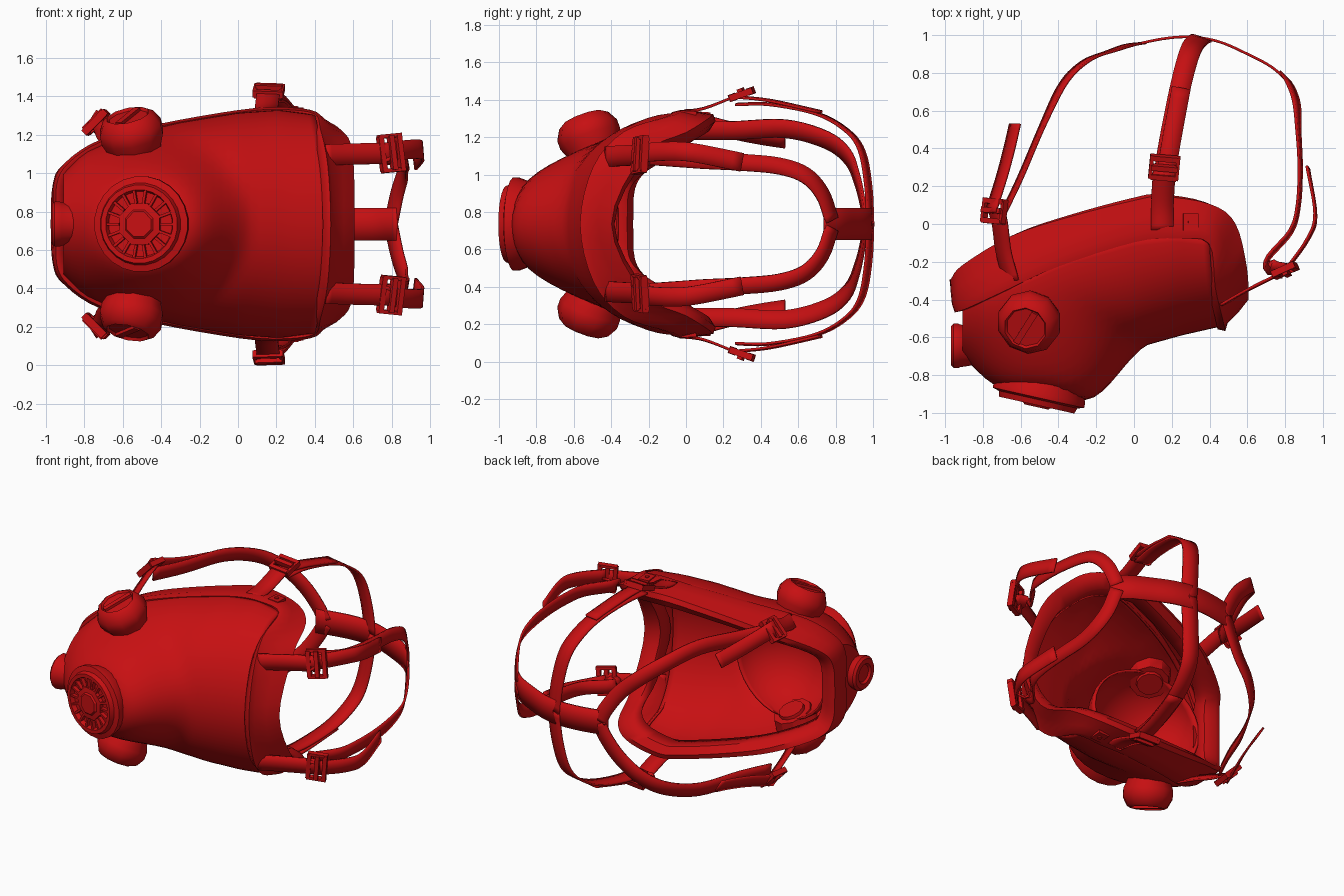
import bpy, bmesh, math
from mathutils import Vector, Matrix

MID = 0.735          # height of the symmetry plane
cube = bpy.data.objects.get("Cube")
if cube:
    bpy.data.objects.remove(cube, do_unlink=True)

red = bpy.data.materials.new("mask_red")
red.use_nodes = True
RED = (0.57, 0.005, 0.006, 1)
red.diffuse_color = RED
red.node_tree.nodes["Principled BSDF"].inputs["Base Color"].default_value = RED


def finish(bm, name, thick=0, angle=40):
    bmesh.ops.recalc_face_normals(bm, faces=bm.faces)
    me = bpy.data.meshes.new(name)
    bm.to_mesh(me)
    bm.free()
    me.materials.append(red)
    ob = bpy.data.objects.new(name, me)
    bpy.context.collection.objects.link(ob)
    if thick:
        mod = ob.modifiers.new("thickness", 'SOLIDIFY')
        mod.thickness, mod.offset = thick, 0
    bpy.ops.object.select_all(action='DESELECT')
    ob.select_set(True)
    bpy.context.view_layer.objects.active = ob
    bpy.ops.object.shade_smooth_by_angle(angle=math.radians(angle))


def spline(points, steps=4):
    """Catmull-Rom curve through the points."""
    p = [Vector(q) for q in points]
    p = [2 * p[0] - p[1]] + p + [2 * p[-1] - p[-2]]
    out = []
    for a, b, c, d in zip(p, p[1:], p[2:], p[3:]):
        for k in range(steps):
            t = k / steps
            out.append(b + (c - a) * t / 2 + (a - 2.5 * b + 2 * c - d / 2) * t * t
                       + (1.5 * (b - c) + (d - a) / 2) * t ** 3)
    return out + [p[-2]]


def skin(rows, closed=False, bm=None):
    """Quads between neighbouring rows of points."""
    bm = bm or bmesh.new()
    vs = [[bm.verts.new(q) for q in r] for r in rows]
    for r, s in zip(vs, vs[1:]):
        n = len(r)
        for i in range(n if closed else n - 1):
            j = (i + 1) % n
            bm.faces.new((r[i], r[j], s[j], s[i]))
    return bm, vs


def place(center, axis, up=(1, 0, 0)):
    """Matrix whose local z points along axis."""
    z = Vector(axis).normalized()
    y = z.cross(Vector(up)).normalized()
    return Matrix.Translation(center) @ Matrix((y.cross(z), y, z)).transposed().to_4x4()


def turned(bm, profile, mat, sides):
    """Solid of revolution from (radius, height) pairs."""
    rows = [[mat @ Vector((r * math.cos(a), r * math.sin(a), h))
             for a in (2 * math.pi * (i + 0.5) / sides for i in range(sides))] for r, h in profile]
    _, vs = skin(rows, True, bm)
    bm.faces.new(vs[0])
    bm.faces.new(vs[-1])


def box(bm, mat, size, at=(0, 0, 0)):
    bmesh.ops.create_cube(bm, size=1, matrix=mat @ Matrix.Translation(at) @ Matrix.Diagonal((*size, 1)))


# Face shell: arches lofted from chin to forehead (x, rim y, half width, front y)
stations = [(-0.9, -0.42, 0.26, -0.66), (-0.8, -0.37, 0.36, -0.68), (-0.6, -0.28, 0.45, -0.69),
            (-0.3, -0.15, 0.52, -0.68), (0, -0.06, 0.57, -0.65), (0.25, -0.04, 0.585, -0.58),
            (0.47, -0.07, 0.56, -0.53)]
rows = []
for k in range(35):
    x = -0.9 + 1.37 * k / 34
    a, b = next((a, b) for a, b in zip(stations, stations[1:]) if x <= b[0] + 1e-6)
    t = (x - a[0]) / (b[0] - a[0])
    _, yr, hr, yf = [p + (q - p) * t for p, q in zip(a, b)]
    row = []
    for i in range(33):
        ang = math.pi * (i / 32 - 0.5)
        h = hr * math.sin(ang)
        y = yr + (yf - yr) * math.cos(ang)
        # nose bulge, taller on the forehead side
        dx = (x + 0.5) * (0.87 if x > -0.5 else 1)
        nose = min(1, max(0, (0.5 - math.hypot(dx, h)) / 0.3))
        y -= (0.205 + 0.17 * (x + 0.5)) * nose * nose * (3 - 2 * nose)
        row.append((x - 0.07 * max(0, x / 0.47) * math.sin(ang) ** 2, y, MID + h))
    rows.append(row)
bm, vs = skin(rows)
bm.faces.new(vs[0])
finish(bm, "face_shell", 0.02)


# Sealing flange: front edge, back edge and inner lip
def ring(half):
    """Closed smooth loop from one half, mirrored in the symmetry plane."""
    full = half + [(x, y, -h) for x, y, h in half[-2:0:-1]]
    return spline(full + full[:1])[:-1]


def scaled(loop, scale, dy=0):
    return [(-0.18 + (p.x + 0.18) * scale, p.y + dy, MID + p.z * scale) for p in loop]


front = ring([(-0.93, -0.43, 0), (-0.93, -0.43, 0.2), (-0.87, -0.41, 0.31), (-0.7, -0.33, 0.42),
              (-0.4, -0.19, 0.5), (0, -0.06, 0.57), (0.22, -0.04, 0.585), (0.39, -0.07, 0.56),
              (0.42, -0.3, 0.48), (0.455, -0.46, 0.3), (0.47, -0.53, 0)])
back = ring([(-0.97, -0.3, 0), (-0.96, -0.29, 0.2), (-0.9, -0.22, 0.31), (-0.65, -0.07, 0.42),
             (-0.35, 0.03, 0.5), (0, 0.12, 0.57), (0.15, 0.14, 0.58), (0.4, 0.1, 0.55),
             (0.53, 0, 0.49), (0.59, -0.23, 0.37), (0.6, -0.4, 0)])
middle = [f.lerp(b, 0.5) for f, b in zip(front, back)]
bm, _ = skin([scaled(front, 0.96, -0.02), scaled(front, 1.015, -0.03), scaled(front, 1.03, 0.01),
              scaled(middle, 1.015), scaled(back, 1), scaled(back, 0.95, 0.01), scaled(back, 0.87, -0.02),
              scaled(back, 0.84, -0.1)], True)
finish(bm, "sealing_flange", 0.015)

# Front valve: housing, vent ribs, stepped hub
mat = place((-0.505, -0.915, MID), (-0.22, -0.98, 0))
bm = bmesh.new()
turned(bm, [(0.22, -0.1), (0.25, -0.02), (0.25, 0.005), (0.215, 0.015), (0.205, 0.045),
            (0.18, 0.045), (0.17, 0.015)], mat, 24)
for i in range(18):
    box(bm, mat @ Matrix.Rotation(2 * math.pi * i / 18, 4, 'Z'), (0.07, 0.014, 0.03), (0.145, 0, 0.025))
turned(bm, [(0.115, 0.01), (0.115, 0.04), (0.08, 0.045), (0.07, 0.055)], mat, 8)
finish(bm, "front_valve", angle=30)

# Chin port
mat = place((-0.92, -0.645, MID), (-1, 0, 0), (0, 1, 0))
bm = bmesh.new()
turned(bm, [(0.1, -0.1), (0.115, 0), (0.12, 0.01), (0.12, 0.035), (0.105, 0.05), (0.07, 0.05), (0.06, 0.035)],
       mat, 16)
finish(bm, "chin_port", angle=30)

# Nose cup inside the shell
bm = bmesh.new()
bmesh.ops.create_uvsphere(bm, u_segments=24, v_segments=16, radius=1,
                          matrix=Matrix.Translation((-0.46, -0.42, MID)) @ Matrix.Diagonal((0.4, 0.34, 0.35, 1)))
bmesh.ops.bisect_plane(bm, geom=bm.verts[:] + bm.edges[:] + bm.faces[:], plane_co=(-0.46, -0.42, MID),
                       plane_no=(0.15, 1, 0), clear_outer=True)
finish(bm, "nose_cup", 0.015)


def ribbon(name, pts, width, side, flat):
    """Strap lying on the head; flat lowers the height part of its normal."""
    path = spline([(x, y, MID + side * h) for x, y, h in pts], 5)
    rows = []
    for i, p in enumerate(path):
        tan = path[min(i + 1, len(path) - 1)] - path[max(i - 1, 0)]
        out = p - Vector((0.1, 0.1, MID))
        out.z *= flat
        w = tan.cross(out).normalized() * width / 2
        rows.append((p - w, p, p + w))
    bm, _ = skin(rows)
    finish(bm, name, 0.014)


def buckle(name, at, along, normal, side, width=0.14):
    mat = place((at[0], at[1], MID + side * at[2]), (normal[0], normal[1], side * normal[2]),
                (along[0], along[1], side * along[2]))
    bm = bmesh.new()
    for d in (-0.055, 0, 0.05):
        box(bm, mat, (0.028, width, 0.04), (d, 0, 0.012 if d == 0 else 0))
    for d in (-1, 1):
        box(bm, mat, (0.13, 0.02, 0.035), (0, d * width / 2, 0))
    finish(bm, name)


# Paired parts: cheek filters and harness straps
for side, tag in ((1, "upper"), (-1, "lower")):
    mat = place((-0.54, -0.495, MID + side * 0.41), (-0.2, -0.33, 0.9 * side))
    bm = bmesh.new()
    turned(bm, [(0.13, -0.1), (0.15, 0), (0.17, 0.05), (0.17, 0.1), (0.14, 0.155), (0.115, 0.17),
                (0.105, 0.155)], mat, 10)
    box(bm, mat @ Matrix.Rotation(math.radians(60), 4, 'Z'), (0.2, 0.035, 0.025), (0, 0, 0.16))
    finish(bm, tag + "_cheek_filter", angle=35)
    bm = bmesh.new()
    turned(bm, [(0.085, -0.12), (0.09, -0.1), (0.09, -0.02)], mat, 12)
    finish(bm, tag + "_inner_valve")

    # Jaw strap
    ribbon(tag + "_jaw_tab", [(-0.65, -0.3, 0.44), (-0.69, -0.15, 0.47), (-0.71, 0, 0.52), (-0.73, 0.08, 0.53)],
           0.1, side, 2)
    buckle(tag + "_jaw_buckle", (-0.74, 0.07, 0.53), (0.1, 1, 0), (-0.7, 0.1, 0.7), side)
    ribbon(tag + "_jaw_tail", [(-0.76, 0.06, 0.55), (-0.7, 0.25, 0.5), (-0.66, 0.4, 0.47), (-0.63, 0.53, 0.45)],
           0.1, side, 1)
    ribbon(tag + "_jaw_strap",
           [(-0.7, 0.04, 0.5), (-0.6, 0.25, 0.5), (-0.48, 0.53, 0.51), (-0.37, 0.75, 0.45), (-0.25, 0.865, 0.36),
            (-0.12, 0.915, 0.24), (-0.03, 0.945, 0.11), (0.02, 0.955, 0.01)], 0.1, side, 0.3)

    # Temple strap
    ribbon(tag + "_temple_tab", [(0.15, -0.03, 0.6), (0.15, 0.1, 0.62), (0.16, 0.28, 0.69)], 0.12, side, 3)
    buckle(tag + "_temple_buckle", (0.16, 0.3, 0.695), (0.1, 1, 0.35), (0, -0.35, 1), side)
    ribbon(tag + "_temple_tail", [(0.17, 0.27, 0.68), (0.2, 0.45, 0.66), (0.25, 0.72, 0.6)], 0.1, side, 2)
    ribbon(tag + "_temple_strap",
           [(0.16, 0.27, 0.64), (0.19, 0.45, 0.64), (0.24, 0.7, 0.59), (0.28, 0.86, 0.5), (0.31, 0.94, 0.39),
            (0.34, 0.975, 0.2), (0.36, 0.985, 0)], 0.11, side, 1)

    # Forehead strap
    ribbon(tag + "_forehead_tab", [(0.46, -0.43, 0.36), (0.6, -0.35, 0.365), (0.82, -0.24, 0.37)], 0.11, side, 0.1)
    buckle(tag + "_forehead_buckle", (0.8, -0.245, 0.37), (1, 0.45, 0.1), (0.4, -0.9, 0.1), side, 0.18)
    ribbon(tag + "_forehead_tail", [(0.8, -0.25, 0.38), (0.92, -0.08, 0.39), (0.96, 0.05, 0.38), (0.92, 0.3, 0.33)],
           0.1, side, 0.2)
    ribbon(tag + "_forehead_strap",
           [(0.8, -0.25, 0.35), (0.7, -0.2, 0.36), (0.83, -0.04, 0.35), (0.87, 0.1, 0.34), (0.88, 0.3, 0.33),
            (0.87, 0.5, 0.31), (0.86, 0.64, 0.26), (0.83, 0.73, 0.16), (0.8, 0.78, 0.02)], 0.09, side, 0.35)

    # Flange plate with rivet
    mat = place((0.3, 0.01, MID + side * 0.592), (0.05, 0.05, side))
    bm = bmesh.new()
    box(bm, mat, (0.08, 0.09, 0.03))
    turned(bm, [(0.015, 0), (0.015, 0.022)], mat, 8)
    finish(bm, tag + "_flange_plate")

# Crown strap joining the straps at the back of the head
ribbon("crown_strap", [(-0.04, 0.94, 0), (0.15, 0.98, 0), (0.3, 0.99, 0), (0.45, 0.965, 0), (0.6, 0.9, 0),
                       (0.73, 0.83, 0), (0.83, 0.74, 0)], 0.17, 1, 1)
